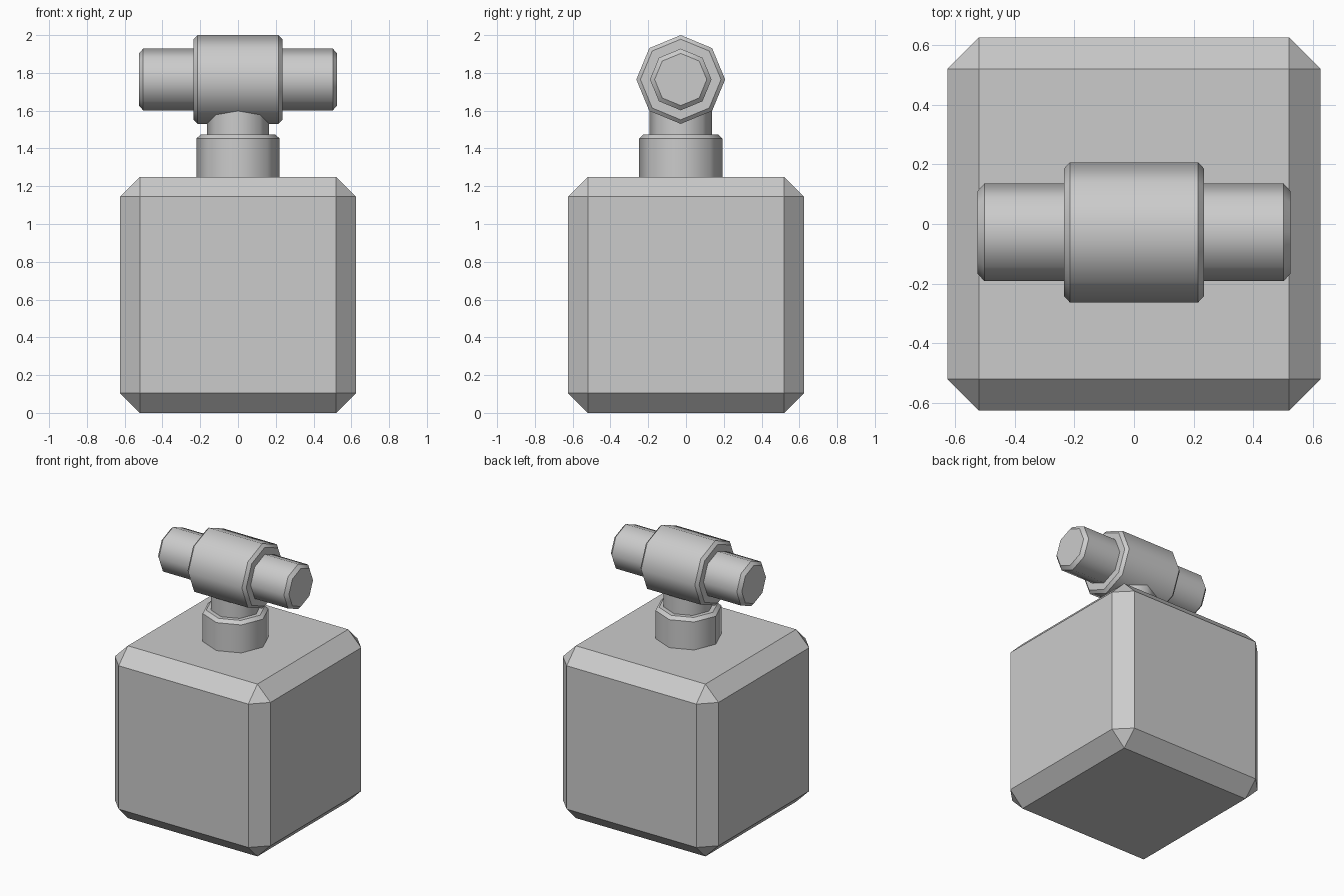
import bpy
import bmesh
from math import pi
from mathutils import Matrix, Vector

cube = bpy.data.objects.get("Cube")
if cube:
    bpy.data.objects.remove(cube, do_unlink=True)

GREY = (0.6, 0.6, 0.6, 1.0)
grey = bpy.data.materials.new("plain grey")
grey.use_nodes = True
grey.diffuse_color = GREY
grey.node_tree.nodes["Principled BSDF"].inputs["Base Color"].default_value = GREY


def add_object(name, bm):
    mesh = bpy.data.meshes.new(name)
    bm.to_mesh(mesh)
    bm.free()
    mesh.materials.append(grey)
    obj = bpy.data.objects.new(name, mesh)
    bpy.context.collection.objects.link(obj)
    return obj


def chamfered_drum(name, radius, length, centre, chamfer, axis="Z"):
    """Eight-sided drum with smooth walls and crisp chamfered rims."""
    bm = bmesh.new()
    bmesh.ops.create_cone(bm, cap_ends=True, segments=8, radius1=radius,
                          radius2=radius, depth=length)
    rims = [e for e in bm.edges if abs(e.verts[0].co.z - e.verts[1].co.z) < 1e-5]
    bmesh.ops.bevel(bm, geom=rims, offset=chamfer, segments=1, affect="EDGES")
    bm.normal_update()
    for f in bm.faces:
        f.smooth = abs(f.normal.z) < 0.95
    # Keep the rings between wall, chamfer and cap sharp
    for e in bm.edges:
        if abs(e.verts[0].co.z - e.verts[1].co.z) < 1e-5:
            e.smooth = False
    if axis == "X":
        bm.transform(Matrix.Rotation(pi / 2, 4, "Y"))
    bm.transform(Matrix.Translation(Vector(centre)))
    return add_object(name, bm)


# Block base with flat chamfers
bm = bmesh.new()
bmesh.ops.create_cube(bm, size=1.25)
bmesh.ops.bevel(bm, geom=bm.edges[:], offset=0.105, segments=1, affect="EDGES")
bm.transform(Matrix.Translation((0, 0, 0.625)))
add_object("block_base", bm)

# Upright neck: wide collar and narrower stem
Y = -0.028
chamfered_drum("neck_collar", 0.22, 0.45, (0, Y, 1.25), 0.022)
chamfered_drum("neck_stem", 0.165, 0.52, (0, Y, 1.45), 0.022)

# Cross handle: narrow bar through a wide sleeve
chamfered_drum("handle_bar", 0.163, 1.05, (0, Y, 1.765), 0.023, "X")
chamfered_drum("handle_sleeve", 0.235, 0.47, (0, Y, 1.765), 0.02, "X")
